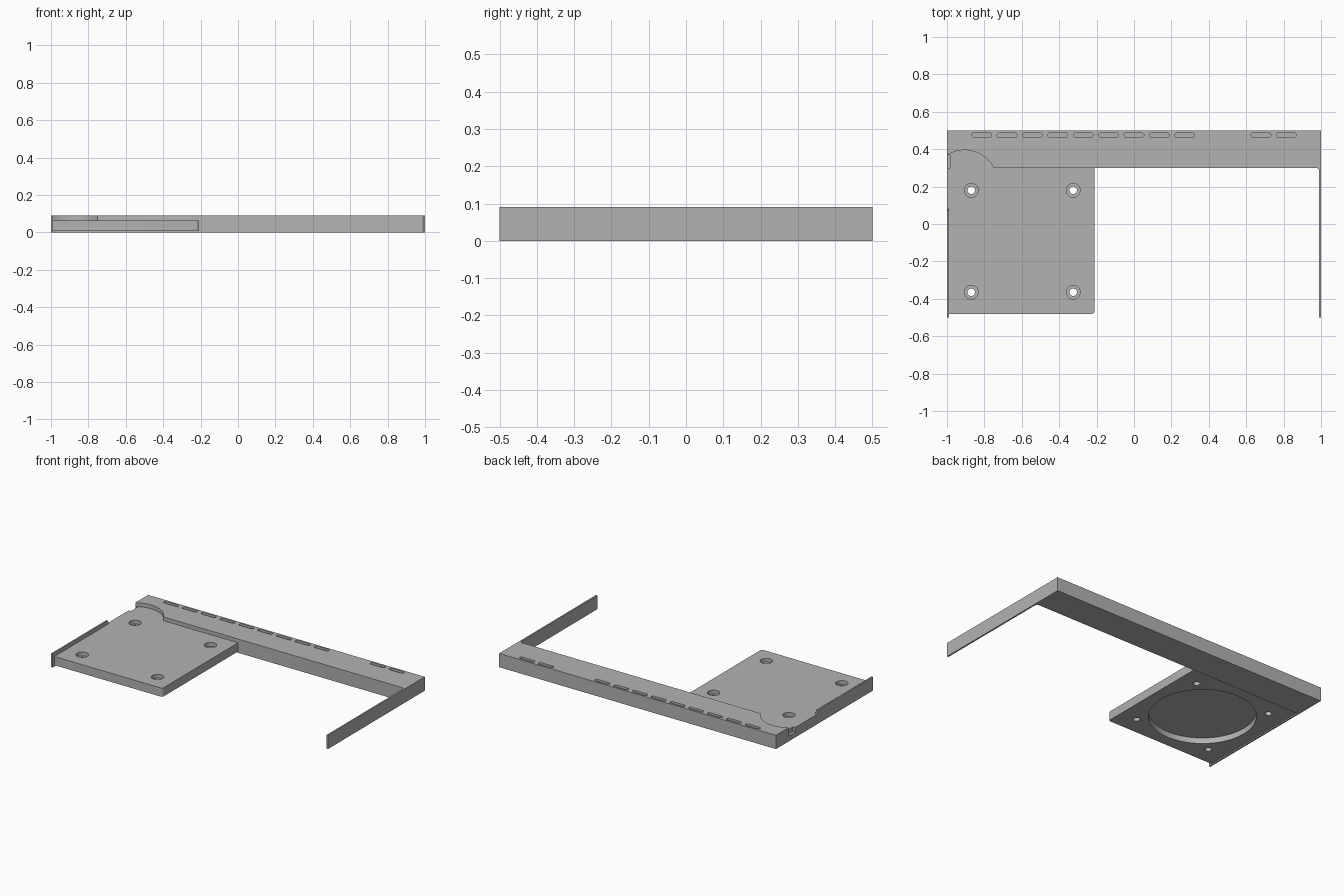
import bpy, bmesh, math
from mathutils import Vector

cube = bpy.data.objects.get("Cube")
if cube:
    bpy.data.objects.remove(cube, do_unlink=True)

grey = bpy.data.materials.new("Plain grey")
grey.use_nodes = True
TONE = (0.45, 0.45, 0.45, 1)
grey.diffuse_color = TONE
grey.node_tree.nodes["Principled BSDF"].inputs["Base Color"].default_value = TONE

HEIGHT, PLATE_TOP, PLATE_BOTTOM = 0.09, 0.065, 0.008
HOLES = [(x, y) for x in (-0.87, -0.325) for y in (-0.365, 0.18)]
FAN_CENTRE = (-0.597, -0.092)


def prism(name, outline, low, high, axis="z"):
    """Extrude a flat outline along z (points are x, y) or x (points are y, z)."""
    place = (lambda p: (p[0], p[1], low)) if axis == "z" else (lambda p: (low, p[0], p[1]))
    step = Vector((0, 0, high - low)) if axis == "z" else Vector((high - low, 0, 0))
    bm = bmesh.new()
    face = bm.faces.new([bm.verts.new(place(p)) for p in outline])
    grown = bmesh.ops.extrude_face_region(bm, geom=[face], use_keep_orig=True)
    moved = [v for v in grown["geom"] if isinstance(v, bmesh.types.BMVert)]
    bmesh.ops.translate(bm, verts=moved, vec=step)
    bmesh.ops.recalc_face_normals(bm, faces=bm.faces)
    mesh = bpy.data.meshes.new(name)
    bm.to_mesh(mesh)
    bm.free()
    mesh.materials.append(grey)
    obj = bpy.data.objects.new(name, mesh)
    bpy.context.collection.objects.link(obj)
    return obj


def arc(cx, cy, r, start, end, steps):
    angles = [math.radians(start + (end - start) * i / steps) for i in range(steps + 1)]
    return [(cx + r * math.cos(a), cy + r * math.sin(a)) for a in angles]


def disc(centre, r, steps=48):
    return arc(*centre, r, 0, 360, steps)[:-1]


def box(x0, x1, y0, y1):
    return [(x0, y0), (x1, y0), (x1, y1), (x0, y1)]


def cut(target, cutters):
    """Subtract the cutters, bake the result and drop the cutters."""
    for c in cutters:
        c.hide_render = True
        mod = target.modifiers.new("Cut", "BOOLEAN")
        mod.operation, mod.solver, mod.object = "DIFFERENCE", "EXACT", c
    bpy.context.view_layer.update()
    graph = bpy.context.evaluated_depsgraph_get()
    baked = bpy.data.meshes.new_from_object(target.evaluated_get(graph))
    target.modifiers.clear()
    target.data = baked
    for c in cutters:
        bpy.data.objects.remove(c, do_unlink=True)


# Long back bar with the slender right wall joined by a small fillet
frame = prism("back_bar_and_right_wall",
              [(-1, 0.3)] + arc(0.972, 0.282, 0.018, 90, 0, 6)
              + [(0.99, -0.5), (1, -0.5), (1, 0.5), (-1, 0.5)], 0, HEIGHT)

# Row of blind slots, rounded pocket and end notch in the bar
cutters = []
for i in list(range(9)) + [11, 12]:
    x = -0.815 + 0.1358 * i
    outline = arc(x + 0.041, 0.475, 0.012, -90, 90, 8) + arc(x - 0.041, 0.475, 0.012, 90, 270, 8)
    cutters.append(prism("slot_cutter", outline, 0.05, 0.12))
cutters.append(prism("pocket_cutter", disc((-0.905, 0.221), 0.174, 96), PLATE_TOP, 0.12))
cutters.append(prism("notch_cutter", box(-1.02, -0.983, 0.29, 0.368), 0.035, 0.12))
cut(frame, cutters)

# Square mounting plate with one rounded corner
plate = prism("mounting_plate",
              [(-0.99, -0.48)] + arc(-0.225, -0.465, 0.015, -90, 0, 6)
              + [(-0.21, 0.3), (-0.99, 0.3)], PLATE_BOTTOM, PLATE_TOP)

# Screw holes with counterbores, and the round recess underneath
cutters = [prism("recess_cutter", disc(FAN_CENTRE, 0.314, 96), -0.05, 0.045)]
for spot in HOLES:
    cutters.append(prism("hole_cutter", disc(spot, 0.02, 32), -0.05, 0.12))
    cutters.append(prism("counterbore_cutter", disc(spot, 0.037, 32), 0.04, 0.12))
cut(plate, cutters)

# Thin left wall, low beside the plate and full height at the front
left_wall = prism("left_wall",
                  [(-0.5, 0), (0.3, 0), (0.3, PLATE_TOP), (0.08, PLATE_TOP),
                   (0.07, HEIGHT), (-0.5, HEIGHT)], -1, -0.99, axis="x")

# Smooth curved walls, sharp edges kept
for obj in bpy.context.view_layer.objects:
    obj.select_set(obj in (frame, plate, left_wall))
bpy.context.view_layer.objects.active = frame
bpy.ops.object.shade_smooth_by_angle(angle=math.radians(30))
